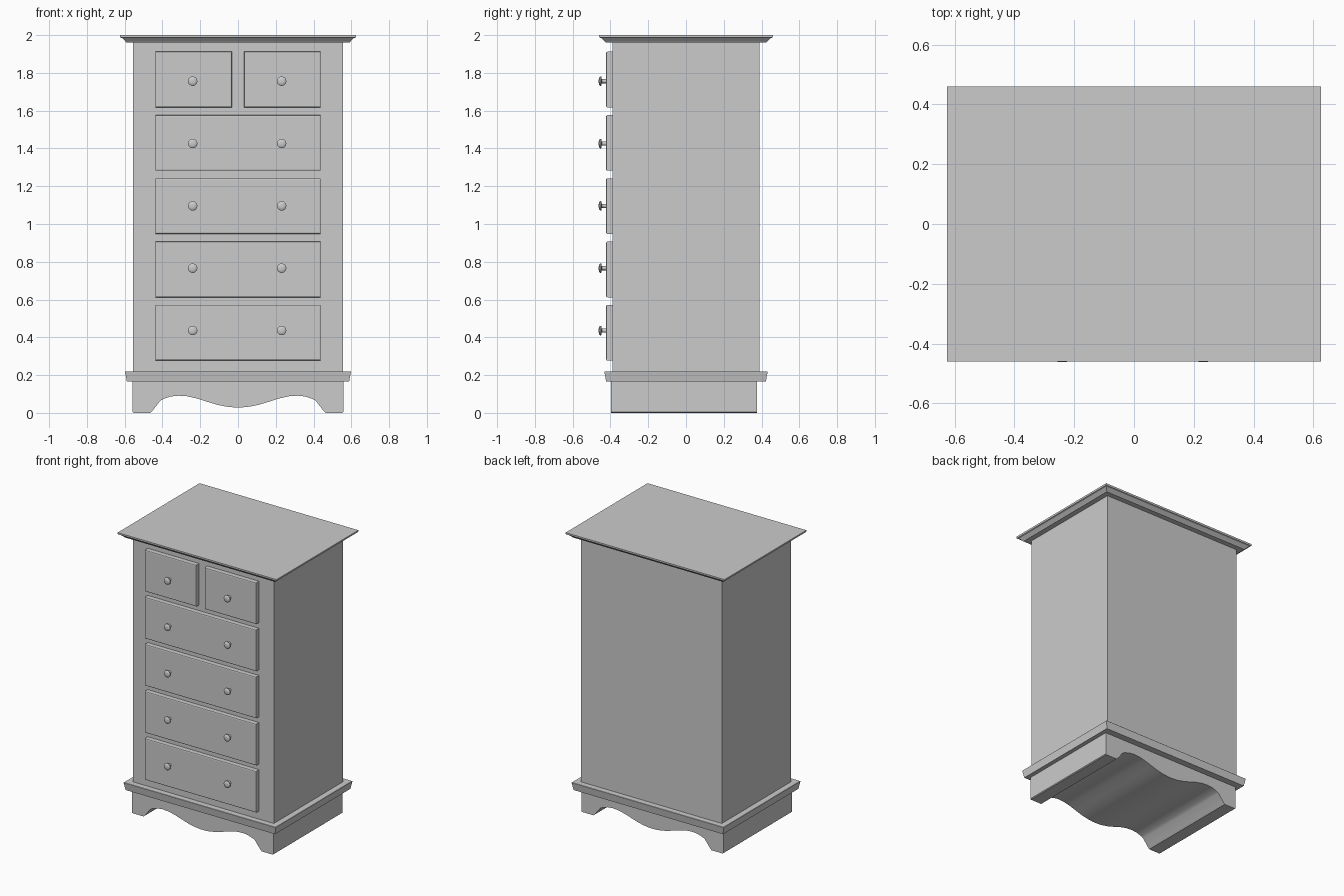
import bpy, bmesh, math

if "Cube" in bpy.data.objects:
    bpy.data.objects.remove(bpy.data.objects["Cube"])


def finish(name, bm, smooth=False):
    bmesh.ops.recalc_face_normals(bm, faces=bm.faces)
    me = bpy.data.meshes.new(name)
    bm.to_mesh(me)
    bm.free()
    ob = bpy.data.objects.new(name, me)
    bpy.context.collection.objects.link(ob)
    if smooth:
        bpy.context.view_layer.objects.active = ob
        ob.select_set(True)
        bpy.ops.object.shade_smooth_by_angle(angle=math.radians(35))
        ob.select_set(False)
    return ob


def skin(bm, loops):
    """Bridge equal-length closed loops of points and cap both ends."""
    rings = [[bm.verts.new(p) for p in loop] for loop in loops]
    n = len(rings[0])
    for a, b in zip(rings, rings[1:]):
        for i in range(n):
            j = (i + 1) % n
            bm.faces.new((a[i], a[j], b[j], b[i]))
    bm.faces.new(rings[0])
    bm.faces.new(rings[-1])


def rect_stack(name, sections):
    """Stack of centred rectangles (half width, half depth, z)."""
    bm = bmesh.new()
    skin(bm, [[(-x, -y, z), (x, -y, z), (x, y, z), (-x, y, z)]
              for x, y, z in sections])
    return finish(name, bm)


def drawer(name, x0, x1, z0, z1):
    """Panel with a softened front edge."""
    bm = bmesh.new()
    loops = []
    for inset, y in ((0, -0.38), (0, -0.416), (0.002, -0.421), (0.007, -0.423)):
        a, b, c, d = x0 + inset, x1 - inset, z0 + inset, z1 - inset
        loops.append([(a, y, c), (b, y, c), (b, y, d), (a, y, d)])
    skin(bm, loops)
    return finish(name, bm)


def knob(name, x, z, segs=20):
    """Turned knob: thin stem and domed head facing -y."""
    profile = [(0.011, -0.415), (0.011, -0.446), (0.022, -0.447),
               (0.025, -0.450), (0.025, -0.455), (0.019, -0.460), (0.009, -0.462)]
    bm = bmesh.new()
    skin(bm, [[(x + r * math.cos(2 * math.pi * i / segs), y,
                z + r * math.sin(2 * math.pi * i / segs)) for i in range(segs)]
              for r, y in profile])
    return finish(name, bm, smooth=True)


# Carcass
rect_stack("cabinet_body", [(0.555, 0.39, 0.19), (0.555, 0.39, 1.97)])

# Overhanging top with moulded edge
rect_stack("top", [(0.592, 0.427, 1.962), (0.597, 0.432, 1.968),
                   (0.613, 0.448, 1.984), (0.623, 0.458, 1.987),
                   (0.625, 0.46, 1.99), (0.625, 0.46, 2.0)])

# Moulding between cabinet and plinth
rect_stack("base_moulding", [(0.588, 0.423, 0.165), (0.598, 0.432, 0.218),
                             (0.596, 0.430, 0.22)])

# Scalloped plinth, extruded front to back
half = [(0.558, 0.165), (0.558, 0.005), (0.552, 0.0), (0.465, 0.0), (0.452, 0.012),
        (0.412, 0.064), (0.395, 0.074), (0.355, 0.087), (0.315, 0.091),
        (0.27, 0.088), (0.22, 0.077), (0.16, 0.058), (0.11, 0.043),
        (0.06, 0.033), (0.02, 0.029)]
outline = half + [(-x, z) for x, z in reversed(half)]
bm = bmesh.new()
skin(bm, [[(x, y, z) for x, z in outline] for y in (-0.397, 0.376)])
finish("scalloped_plinth", bm, smooth=True)

# Drawers and knobs: four wide rows, top row split in two
for row in range(5):
    z0 = 0.277 + 0.335 * row
    z1 = z0 + 0.295
    if row < 4:
        drawer(f"wide_drawer_{row + 1}", -0.438, 0.438, z0, z1)
    else:
        drawer("small_drawer_left", -0.438, -0.033, z0, z1)
        drawer("small_drawer_right", 0.033, 0.438, z0, z1)
    for side, x in (("left", -0.24), ("right", 0.231)):
        knob(f"knob_{side}_{row + 1}", x, 0.436 + 0.33 * row)
